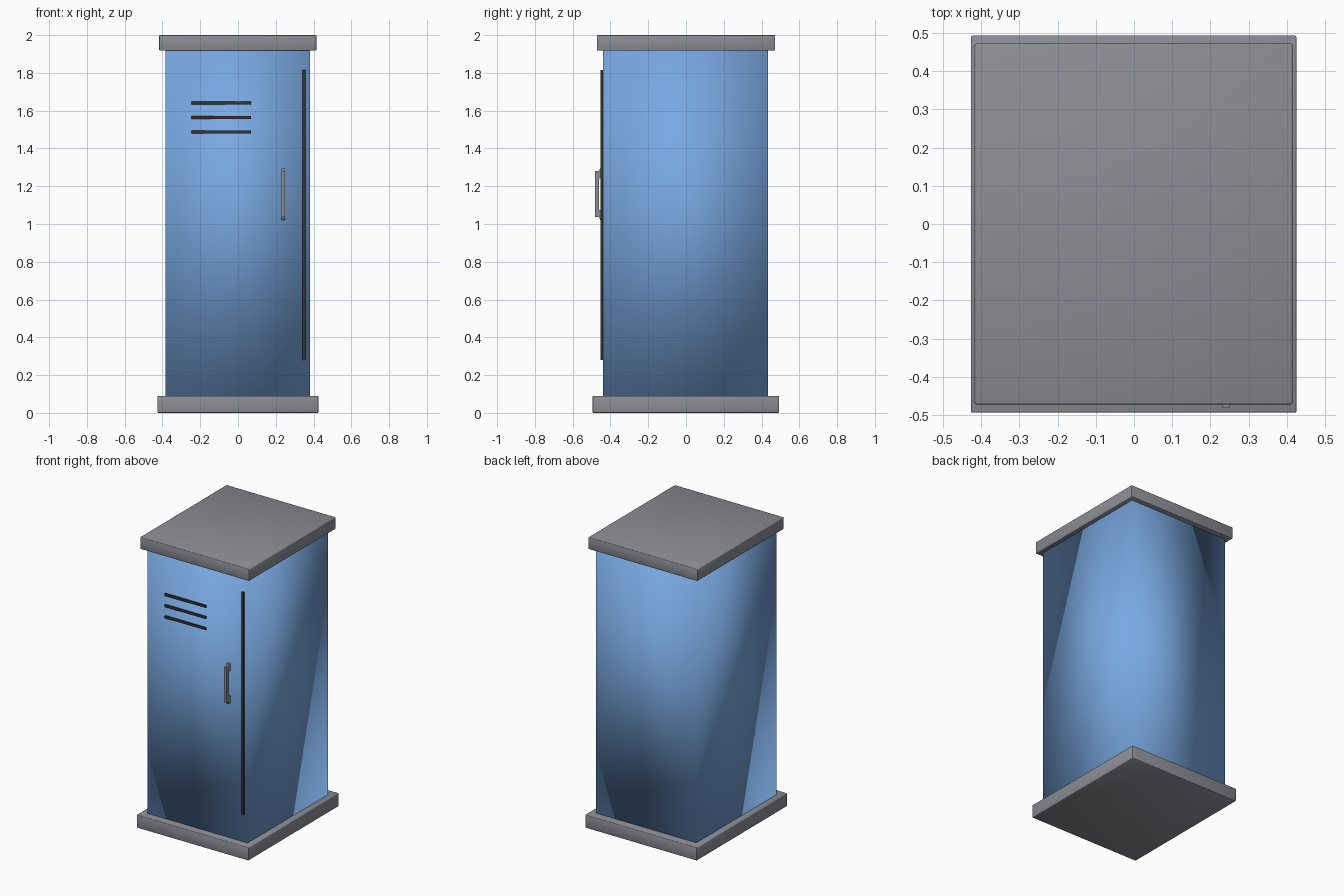
import bpy
import bmesh

if "Cube" in bpy.data.objects:
    bpy.data.objects.remove(bpy.data.objects["Cube"], do_unlink=True)


def material(name, rgb):
    m = bpy.data.materials.new(name)
    m.use_nodes = True
    m.diffuse_color = (*rgb, 1)
    m.node_tree.nodes["Principled BSDF"].inputs["Base Color"].default_value = (*rgb, 1)
    return m


blue = material("blue paint", (0.19, 0.39, 0.75))
grey = material("grey metal", (0.26, 0.27, 0.30))
dark = material("dark slot", (0.035, 0.035, 0.035))


def finish(name, bm, mat, smooth):
    bmesh.ops.recalc_face_normals(bm, faces=bm.faces)
    for f in bm.faces:
        f.smooth = smooth
    mesh = bpy.data.meshes.new(name)
    bm.to_mesh(mesh)
    bm.free()
    mesh.materials.append(mat)
    obj = bpy.data.objects.new(name, mesh)
    bpy.context.collection.objects.link(obj)
    return obj


def box(name, xs, ys, zs, mat, smooth=False, bevel=0):
    bm = bmesh.new()
    bmesh.ops.create_cube(bm, size=1)
    for v in bm.verts:
        for i, (lo, hi) in enumerate((xs, ys, zs)):
            v.co[i] = lo if v.co[i] < 0 else hi
    if bevel:
        bmesh.ops.bevel(bm, geom=bm.edges[:], offset=bevel, segments=2,
                        profile=0.5, affect='EDGES')
    return finish(name, bm, mat, smooth)


# Cabinet body with softly blended shading, plus its two slabs
box("cabinet_body", (-0.384, 0.382), (-0.44, 0.435), (0.08, 1.93), blue, smooth=True)
box("base_slab", (-0.427, 0.425), (-0.494, 0.493), (0, 0.09), grey, smooth=True, bevel=0.004)
box("top_slab", (-0.417, 0.415), (-0.472, 0.472), (1.918, 2), grey, smooth=True, bevel=0.004)

# Door gap and ventilation slots on the front
box("door_gap", (0.342, 0.358), (-0.452, -0.43), (0.28, 1.815), dark)
for i in range(3):
    z = 1.64 - i * 0.077
    box(f"vent_slot_{i + 1}", (-0.245, 0.068), (-0.45, -0.43), (z - 0.008, z + 0.008), dark)

# Handle: a U-shaped side profile, mirrored about its middle and extruded across
middle = 1.158
half = [(-0.435, 0.137), (-0.455, 0.137), (-0.46, 0.122), (-0.481, 0.122)]
inner = [(-0.461, 0.08), (-0.455, 0.085), (-0.435, 0.085)]
upper = half
profile = [(y, middle + h) for y, h in upper]
profile += [(y, middle - h) for y, h in reversed(upper)]
profile += [(y, middle - h) for y, h in reversed(inner)]
profile += [(y, middle + h) for y, h in inner]
bm = bmesh.new()
face = bm.faces.new([bm.verts.new((0.23, y, z)) for y, z in profile])
side = bmesh.ops.extrude_face_region(bm, geom=[face])["geom"]
bmesh.ops.translate(bm, vec=(0.02, 0, 0),
                    verts=[g for g in side if isinstance(g, bmesh.types.BMVert)])
finish("door_handle", bm, grey, False)
